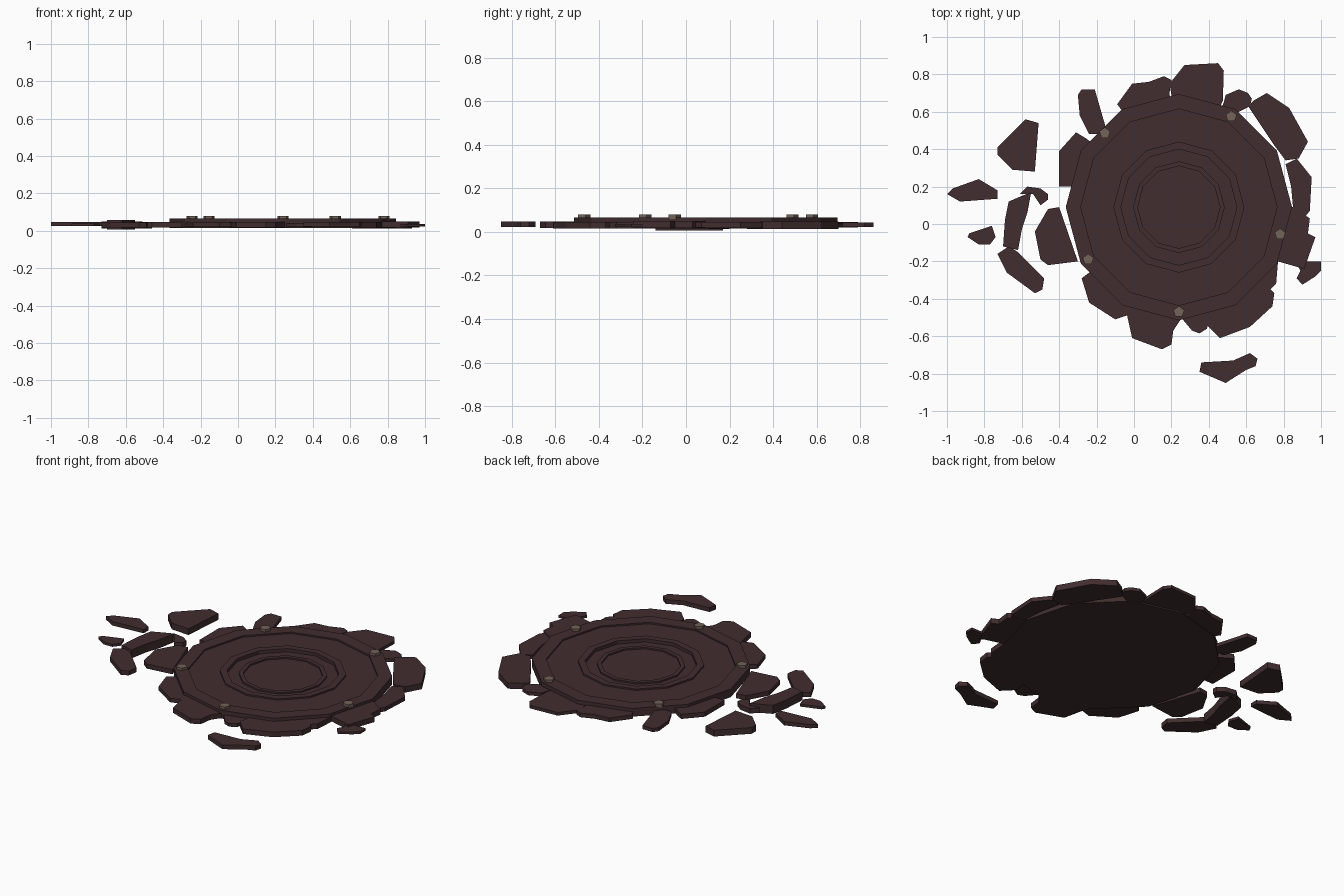
import bpy, bmesh, math

CX, CY = 0.24, 0.09          # centre of the round plate


def material(name, rgb):
    m = bpy.data.materials.new(name)
    m.diffuse_color = (*rgb, 1)
    return m


STONE = material("dark brown stone", (0.053, 0.026, 0.028))
STUD = material("dull tan", (0.17, 0.125, 0.098))


def finish(name, bm, mat):
    bmesh.ops.recalc_face_normals(bm, faces=bm.faces)
    me = bpy.data.meshes.new(name)
    bm.to_mesh(me)
    bm.free()
    me.materials.append(mat)
    ob = bpy.data.objects.new(name, me)
    bpy.context.collection.objects.link(ob)
    return ob


def slab(name, z0, z1, pts, mat=STONE):
    """Flat stone: an outline extruded from z0 to z1."""
    bm = bmesh.new()
    face = bm.faces.new([bm.verts.new((x, y, z0)) for x, y in pts])
    up = bmesh.ops.extrude_face_region(bm, geom=[face], use_keep_orig=True)
    for v in up["geom"]:
        if isinstance(v, bmesh.types.BMVert):
            v.co.z = z1
    return finish(name, bm, mat)


def rim_slab(name, z0, z1, pts):
    """Stone wedged under the plate: outer outline given, inner edge follows the plate."""
    a0, a1 = (math.atan2(y - CY, x - CX) for x, y in (pts[-1], pts[0]))
    d = (a1 - a0 + math.pi) % (2 * math.pi) - math.pi
    inner = [(CX + 0.56 * math.cos(a0 + d * t), CY + 0.56 * math.sin(a0 + d * t))
             for t in (0, 0.5, 1)]
    return slab(name, z0, z1, pts + inner)


# Round plate: stepped profile turned with 12 sides
profile = [(0.605, 0.015), (0.605, 0.065), (0.525, 0.065), (0.525, 0.056),
           (0.35, 0.056), (0.35, 0.065), (0.31, 0.065), (0.31, 0.045),
           (0.245, 0.045), (0.245, 0.054), (0.22, 0.054), (0.22, 0.045)]
bm = bmesh.new()
rings = [[bm.verts.new((CX + r * math.cos(math.tau * i / 12),
                        CY + r * math.sin(math.tau * i / 12), z))
          for i in range(12)] for r, z in profile]
for a, b in zip(rings, rings[1:]):
    for i in range(12):
        j = (i + 1) % 12
        bm.faces.new((a[i], a[j], b[j], b[i]))
bm.faces.new(rings[0])
bm.faces.new(rings[-1])
finish("round_plate", bm, STONE)

# Five-sided studs on the rim, 75 degrees apart
for k in range(5):
    a = math.radians(-90 + 75 * k)
    x, y = CX + 0.56 * math.cos(a), CY + 0.56 * math.sin(a)
    slab(f"stud_{k + 1}", 0.06, 0.08,
         [(x + 0.031 * math.sin(math.tau * i / 5), y + 0.031 * math.cos(math.tau * i / 5))
          for i in range(5)], STUD)

# Broken stones pushed out around the rim
rim_slab("rim_stone_left", 0.02, 0.048,
         [(-0.34, 0.20), (-0.40, 0.20), (-0.40, 0.39), (-0.31, 0.49), (-0.26, 0.46)])
rim_slab("rim_stone_back_left", 0.02, 0.045,
         [(-0.06, 0.60), (-0.09, 0.64), (-0.01, 0.75), (0.08, 0.76), (0.16, 0.79), (0.20, 0.77), (0.19, 0.70)])
rim_slab("rim_stone_back", 0.023, 0.042,
         [(0.20, 0.69), (0.19, 0.75), (0.27, 0.85), (0.45, 0.86), (0.48, 0.82), (0.475, 0.66)])
rim_slab("rim_stone_back_small", 0.02, 0.04,
         [(0.48, 0.65), (0.49, 0.69), (0.56, 0.72), (0.61, 0.70), (0.63, 0.67), (0.62, 0.63), (0.56, 0.60)])
slab("rim_stone_back_right", 0.012, 0.048,
     [(0.64, 0.66), (0.71, 0.70), (0.83, 0.62), (0.93, 0.44), (0.88, 0.35), (0.81, 0.34), (0.75, 0.42), (0.61, 0.63)])
slab("rim_stone_right", 0.02, 0.045,
     [(0.81, 0.32), (0.87, 0.35), (0.95, 0.25), (0.94, 0.07), (0.90, 0.02), (0.80, 0.03), (0.85, 0.09), (0.84, 0.20)])
rim_slab("rim_stone_front_right", 0.018, 0.05,
         [(0.77, -0.20), (0.91, -0.24), (0.97, -0.07), (0.93, -0.05), (0.94, 0.03), (0.85, 0.09)])
rim_slab("rim_stone_front_large", 0.015, 0.046,
         [(0.40, -0.48), (0.39, -0.54), (0.46, -0.61), (0.62, -0.55), (0.74, -0.44),
          (0.75, -0.37), (0.73, -0.35), (0.76, -0.32), (0.77, -0.20)])
rim_slab("rim_stone_front_small", 0.02, 0.04,
         [(0.26, -0.51), (0.31, -0.57), (0.35, -0.585), (0.39, -0.56), (0.41, -0.48)])
rim_slab("rim_stone_front", 0.018, 0.048,
         [(-0.05, -0.43), (-0.01, -0.61), (0.15, -0.67), (0.20, -0.645), (0.21, -0.57), (0.25, -0.51)])
rim_slab("rim_stone_front_left", 0.02, 0.045,
         [(-0.24, -0.26), (-0.28, -0.29), (-0.24, -0.42), (-0.10, -0.51), (-0.04, -0.49), (0.0, -0.46)])

# Loose fragments scattered further out
slab("fragment_far_left", 0.025, 0.048,
     [(-1.0, 0.16), (-0.97, 0.19), (-0.83, 0.24), (-0.73, 0.18), (-0.73, 0.135), (-0.93, 0.12)])
slab("fragment_left_back", 0.012, 0.05,
     [(-0.58, 0.56), (-0.51, 0.54), (-0.53, 0.28), (-0.65, 0.29), (-0.73, 0.37), (-0.73, 0.41)])
slab("fragment_left_small", 0.025, 0.04,
     [(-0.88, -0.05), (-0.76, -0.01), (-0.74, -0.07), (-0.77, -0.11), (-0.83, -0.11), (-0.89, -0.07)])
slab("fragment_left_front", 0.018, 0.045,
     [(-0.67, -0.12), (-0.62, -0.15), (-0.48, -0.29), (-0.49, -0.35), (-0.53, -0.37), (-0.68, -0.26), (-0.73, -0.16)])
slab("fragment_left_long", 0.006, 0.058,
     [(-0.67, 0.12), (-0.60, 0.15), (-0.55, 0.17), (-0.57, 0.06), (-0.60, -0.03), (-0.62, -0.14),
      (-0.70, -0.12), (-0.69, 0.02)])
slab("fragment_left_pebble", 0.012, 0.042,
     [(-0.61, 0.16), (-0.57, 0.20), (-0.50, 0.19), (-0.46, 0.16), (-0.46, 0.13), (-0.50, 0.10), (-0.54, 0.16)])
slab("fragment_near_left", 0.018, 0.046,
     [(-0.46, 0.08), (-0.40, 0.09), (-0.30, -0.20), (-0.46, -0.22), (-0.50, -0.19), (-0.53, -0.04)])
slab("fragment_back_left", 0.02, 0.042,
     [(-0.30, 0.69), (-0.28, 0.72), (-0.21, 0.72), (-0.155, 0.53), (-0.16, 0.48), (-0.24, 0.48), (-0.29, 0.58)])
slab("fragment_front", 0.022, 0.048,
     [(0.36, -0.74), (0.53, -0.73), (0.62, -0.69), (0.66, -0.72), (0.65, -0.76), (0.60, -0.78), (0.49, -0.85), (0.35, -0.79)])
slab("fragment_right", 0.023, 0.037,
     [(0.85, -0.18), (0.92, -0.20), (1.0, -0.20), (1.0, -0.25), (0.97, -0.28), (0.90, -0.325), (0.87, -0.29), (0.89, -0.25)])
